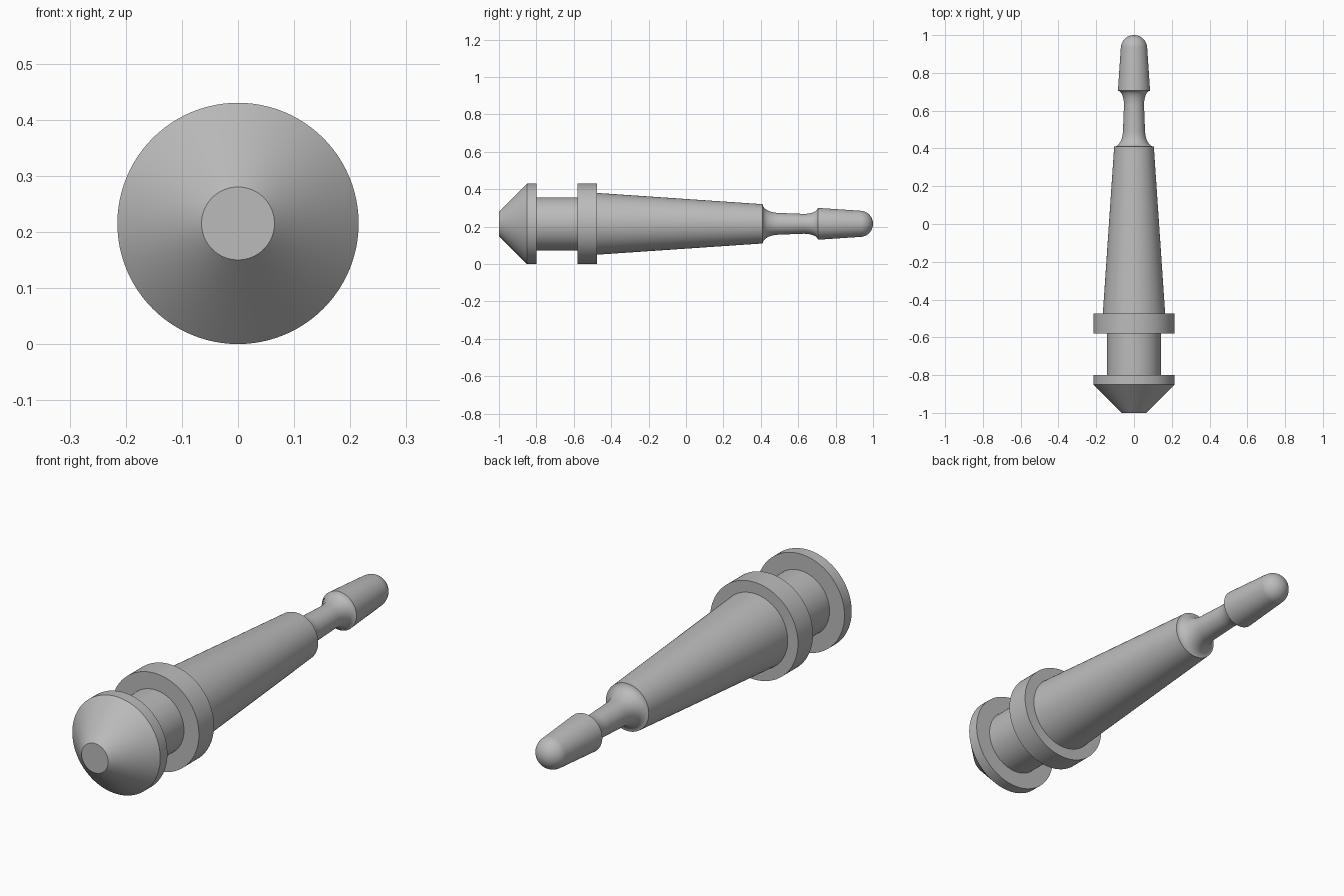
import bpy, bmesh
from math import sin, cos, pi
from mathutils import Vector

if "Cube" in bpy.data.objects:
    bpy.data.objects.remove(bpy.data.objects["Cube"], do_unlink=True)

AXIS_Z = 0.215
SIDES = 96

grey = bpy.data.materials.new("plain grey")
grey.use_nodes = True
grey.diffuse_color = (0.5, 0.5, 0.5, 1)
grey.node_tree.nodes["Principled BSDF"].inputs["Base Color"].default_value = (0.5, 0.5, 0.5, 1)


def arc(y, r, ry, rr, start, end, steps=10):
    """Elliptical arc of (y, radius) points about a centre, angles in turns of pi."""
    angles = [pi * (start + (end - start) * i / steps) for i in range(steps + 1)]
    return [(y + ry * cos(a), max(0, r + rr * sin(a))) for a in angles]


def lathe(name, profile):
    """Revolve (y, radius) points around the long axis; shells meet at shared rims."""
    bm = bmesh.new()
    verts = [bm.verts.new((0, y, r)) for y, r in profile]
    edges = [bm.edges.new(pair) for pair in zip(verts, verts[1:])]
    bmesh.ops.spin(bm, geom=verts + edges, cent=(0, 0, 0), axis=(0, 1, 0),
                   angle=2 * pi, steps=SIDES)
    bmesh.ops.remove_doubles(bm, verts=bm.verts, dist=0.0001)
    bmesh.ops.dissolve_degenerate(bm, edges=bm.edges, dist=0.00001)
    bmesh.ops.recalc_face_normals(bm, faces=bm.faces)
    # Outside faces point away from the axis
    outward = 0
    for f in bm.faces:
        c = f.calc_center_median()
        outward += f.calc_area() * f.normal.dot(Vector((c.x, 0, c.z)))
    if outward < 0:
        bmesh.ops.reverse_faces(bm, faces=bm.faces)
    bmesh.ops.translate(bm, verts=bm.verts, vec=(0, 0, AXIS_Z))
    mesh = bpy.data.meshes.new(name)
    bm.to_mesh(mesh)
    bm.free()
    mesh.materials.append(grey)
    obj = bpy.data.objects.new(name, mesh)
    bpy.context.collection.objects.link(obj)
    bpy.ops.object.select_all(action="DESELECT")
    obj.select_set(True)
    bpy.context.view_layer.objects.active = obj
    bpy.ops.object.shade_smooth_by_angle(angle=pi / 6)
    return obj


# Cone head with a flat nose and a short rim
lathe("conical_head", [(-1, 0), (-1, 0.065), (-0.85, 0.215), (-0.8, 0.215), (-0.8, 0.142)])
# Groove between the head and the collar
lathe("groove", [(-0.8, 0.142), (-0.58, 0.142)])
# Wide collar
lathe("collar", [(-0.58, 0.142), (-0.58, 0.215), (-0.475, 0.215), (-0.475, 0.165)])
# Long tapered body
lathe("tapered_body", [(-0.475, 0.165), (0.41, 0.105)])
# Thin neck with a concave fillet at each end
lathe("thin_neck", arc(0.5, 0.105, 0.09, 0.047, 1, 1.5)
      + arc(0.63, 0.085, 0.075, 0.032, 1.5, 1.94))
# Tapered pull tip with a domed end
lathe("domed_tip", [(0.703, 0.079), (0.706, 0.085)]
      + arc(0.93, 0, 0.07, 0.07, 0.47, 0, 14))
